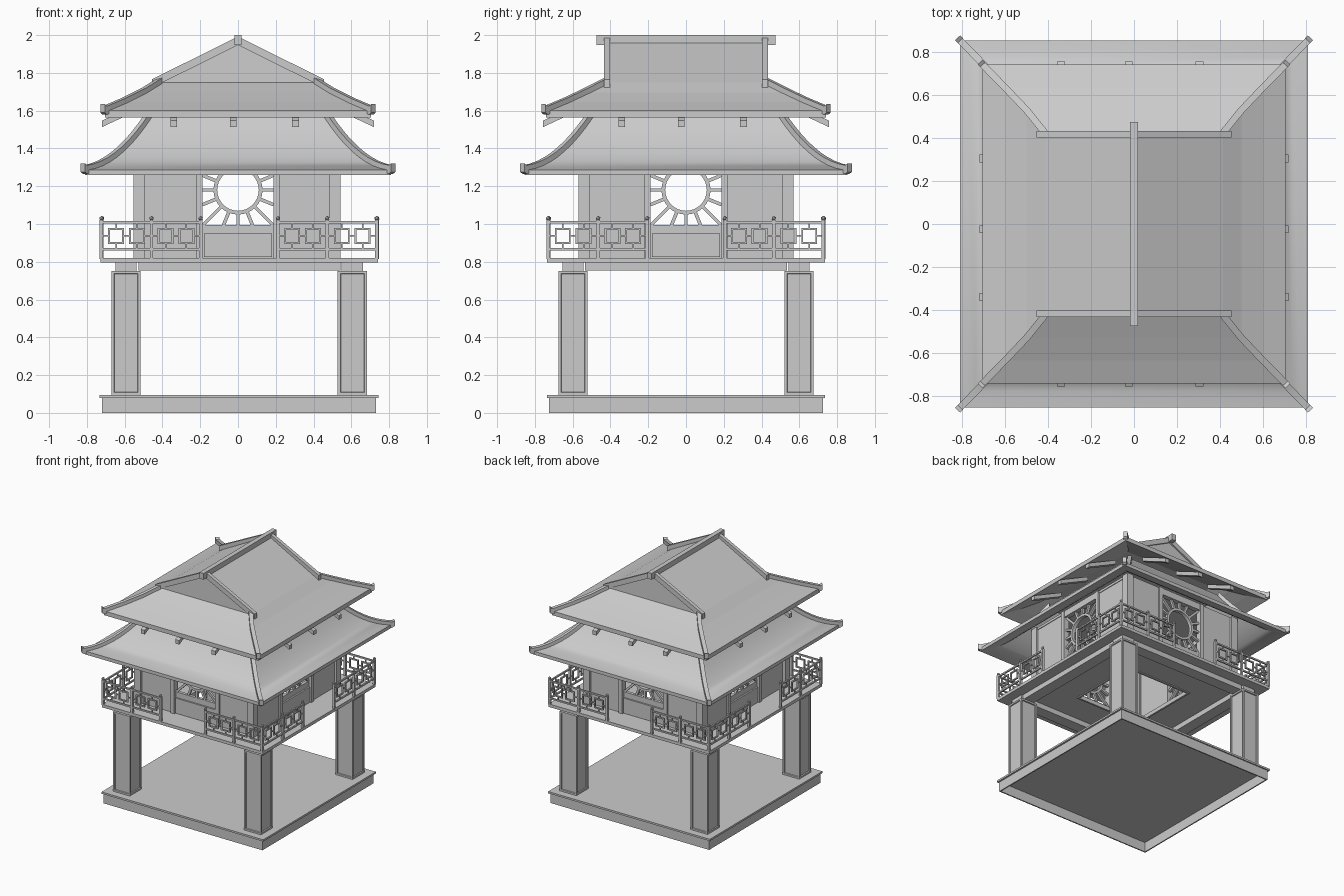
import bpy, bmesh
from math import pi, cos, sin
from mathutils import Matrix, Vector

if "Cube" in bpy.data.objects:
    bpy.data.objects.remove(bpy.data.objects["Cube"])

stone = bpy.data.materials.new("light_grey")
stone.use_nodes = True
GREY = (0.6, 0.6, 0.6, 1)
stone.diffuse_color = GREY
stone.node_tree.nodes["Principled BSDF"].inputs["Base Color"].default_value = GREY


class Part:
    """Collects boxes and swept bars into one object."""

    def __init__(self, name):
        self.name, self.bm, self.turn = name, bmesh.new(), Matrix()

    def box(self, u, d, z, spin=0):
        """u, d, z are (low, high) ranges: along the side, outward, up."""
        size = Matrix.Diagonal((u[1] - u[0], d[1] - d[0], z[1] - z[0], 1))
        centre = Vector((sum(u) / 2, -sum(d) / 2, sum(z) / 2))
        m = self.turn @ Matrix.Translation(centre) @ Matrix.Rotation(spin, 4, 'Y') @ size
        bmesh.ops.create_cube(self.bm, size=1, matrix=m)

    def bar(self, path, w, h):
        """Rectangular bar whose top centre line follows the path."""
        path = [Vector(p) for p in path]
        run = path[-1] - path[0]
        side = Vector((-run.y, run.x, 0)).normalized() * w / 2
        down = Vector((0, 0, -h))
        rings = [[self.bm.verts.new(self.turn @ v) for v in
                  (p + side, p - side, p - side + down, p + side + down)] for p in path]
        for a, b in zip(rings, rings[1:]):
            for i in range(4):
                j = (i + 1) % 4
                self.bm.faces.new((a[i], a[j], b[j], b[i]))
        self.bm.faces.new(rings[0])
        self.bm.faces.new(rings[-1][::-1])

    def finish(self, smooth=False):
        bmesh.ops.recalc_face_normals(self.bm, faces=self.bm.faces)
        mesh = bpy.data.meshes.new(self.name)
        self.bm.to_mesh(mesh)
        self.bm.free()
        mesh.materials.append(stone)
        ob = bpy.data.objects.new(self.name, mesh)
        bpy.context.collection.objects.link(ob)
        if smooth:
            bpy.ops.object.select_all(action='DESELECT')
            ob.select_set(True)
            bpy.context.view_layer.objects.active = ob
            bpy.ops.object.shade_smooth_by_angle(angle=0.5)


def sides(*parts, shift=0):
    """Turn the parts to each of the four sides in order."""
    for k in range(4):
        for p in parts:
            p.turn = Matrix.Translation((shift, 0, 0)) @ Matrix.Rotation(k * pi / 2, 4, 'Z')
        yield k


def roof(name, rings, thick, ridge=None):
    """Square shell lofted through (half x, half y, z) rings."""
    p = Part(name)
    corners = ((-1, -1), (1, -1), (1, 1), (-1, 1))
    loops = [[p.bm.verts.new((sx * x, sy * y, z)) for sx, sy in corners]
             for x, y, z in [(x, y, z - thick) for x, y, z in rings[::-1]] + rings]
    for a, b in zip(loops, loops[1:]):
        for i in range(4):
            j = (i + 1) % 4
            p.bm.faces.new((a[i], a[j], b[j], b[i]))
    p.bm.faces.new(loops[0])
    top = loops[-1]
    if ridge:
        f, b = (p.bm.verts.new((0, s * ridge[0], ridge[1])) for s in (-1, 1))
        for face in ((top[0], top[1], f), (top[2], top[3], b),
                     (top[1], top[2], b, f), (top[3], top[0], f, b)):
            p.bm.faces.new(face)
    else:
        p.bm.faces.new(top)
    p.finish(ridge is None)


# Base: hollow plinth under a thin slab
plinth = Part("plinth")
for k in sides(plinth, shift=.006):
    plinth.box((-.725, .715), (.715, .725), (0, .082))
plinth.finish()
slab_top = Part("base_slab")
slab_top.box((-.732, .745), (-.735, .735), (.08, .095))
slab_top.finish()

# Columns with recessed panels
columns = Part("columns")
caps = Part("column_caps")
for x in (-.593, .605):
    for y in (-.598, .598):
        columns.box((x - .077, x + .077), (y - .077, y + .077), (.095, .752))
        caps.box((x - .056, x + .056), (y - .056, y + .056), (.75, .8))
panels = [f for f in columns.bm.faces if abs(f.normal.z) < .5]
bmesh.ops.inset_individual(columns.bm, faces=panels, thickness=.019)
bmesh.ops.inset_individual(columns.bm, faces=panels, thickness=.004, depth=-.008)
columns.finish()
caps.finish()

# Beams, balcony floor with a square hatch, and railing
beams, floor, rail = Part("beams"), Part("balcony_floor"), Part("railing")
POSTS = (.205, .465, .73)
for k in sides(beams, floor, rail, shift=.007):
    beams.box((-.535, .535), (.55, .645), (.753, .797))
    floor.box((-.735, .305), (.305, .735), (.795, .82))
    floor.box((-.305, .29), (.29, .305), (.787, .82))
    for s in (-1, 1):
        def slab(a, b, d, z):
            rail.box(sorted((s * a, s * b)), (.727 - d, .727 + d), z)
        for a in POSTS:
            if s < 0 or a < .7:
                slab(a - .009, a + .009, .009, (.815, 1.02))
                knob = Matrix.Translation((s * a, -.727, 1.03))
                bmesh.ops.create_icosphere(rail.bm, subdivisions=1, radius=.013,
                                           matrix=rail.turn @ knob)
        for z in (1.003, .86):
            slab(POSTS[0], POSTS[2], .006, (z, z + .012))
        for a, b in zip(POSTS, POSTS[1:]):
            mid = (a + b) / 2
            slab(a, mid - .095, .004, (.933, .941))
            slab(mid + .095, b, .004, (.933, .941))
            slab(mid - .015, mid + .015, .004, (.933, .941))
            for c in (mid - .055, mid + .055):
                for e in (-.037, .037):
                    slab(c + e - .005, c + e + .005, .006, (.895, .979))
                    slab(c - .042, c + .042, .006, (.932 + e, .942 + e))
                slab(c - .004, c + .004, .004, (.975, 1.005))
                slab(c - .004, c + .004, .004, (.87, .9))
for p in (beams, floor, rail):
    p.finish()

# House corner pillars
pillars = Part("corner_pillars")
for x in (-.522, .512):
    for y in (-.54, .54):
        pillars.box((x - .03, x + .03), (y - .03, y + .03), (.815, 1.42))
pillars.finish()

# House walls with framed sun-shaped lattices
walls, frames, lattice = Part("walls"), Part("window_frames"), Part("sun_windows")
HUB = 1.18
for k in sides(walls, frames, lattice):
    d = .55 if k % 2 == 0 else .525
    half = 1.03 - d
    for s in (-1, 1):
        walls.box(sorted((s * .2, s * (half + .02))), (d - .03, d), (.815, 1.42))
        frames.box(sorted((s * .187, s * .22)), (d - .035, d + .015), (.815, 1.42))
    frames.box((-.19, .19), (d - .03, d - .005), (.815, .995))
    frames.box((-.18, .18), (d - .01, d + .008), (.825, .95))
    frames.box((-.19, .19), (d - .03, d + .01), (1.365, 1.42))
    # Ring
    n, ring = 32, []
    for i in range(n):
        c, s = cos(2 * pi * i / n), sin(2 * pi * i / n)
        ring.append([lattice.bm.verts.new(lattice.turn @ Vector((r * c, -y, HUB + r * s)))
                     for r, y in ((.11, d - .03), (.13, d - .03), (.13, d), (.11, d))])
    for a, b in zip(ring, ring[1:] + ring[:1]):
        for i in range(4):
            j = (i + 1) % 4
            lattice.bm.faces.new((a[i], a[j], b[j], b[i]))
    # Rays reaching the square frame
    for i in range(16):
        t = i * pi / 8
        c, s = cos(t), sin(t)
        reach = .188 / max(abs(c), abs(s))
        m = (.125 + reach) / 2
        h = (reach - .125) / 2
        lattice.box((m * c - h, m * c + h), (d - .026, d - .006),
                    (HUB + m * s - .009, HUB + m * s + .009), -t)
for p in (walls, frames, lattice):
    p.finish()

ceiling = Part("ceiling")
ceiling.box((-.53, .53), (-.55, .55), (1.4, 1.42))
ceiling.finish()

# Lower curved roof
curve = []
for i in range(11):
    t = i / 10
    curve.append((.81 - .37 * t, .855 - .38 * t, 1.287 + .054 * t + .286 * t * t))
roof("lower_roof", curve, .028)

# Upper hip-and-gable roof
skirt = [(.705, .742, 1.6), (.6, .635, 1.645), (.5, .53, 1.695), (.415, .425, 1.748)]
roof("upper_roof", skirt, .035, (.418, 1.968))

# Hip ridges on both roofs
hips = Part("hip_ridges")
for sx in (-1, 1):
    for sy in (-1, 1):
        for rings in (curve, skirt):
            x, y, z = rings[0]
            path = [(x + .012, y + .012, z + .01)] + rings
            hips.bar([(sx * a, sy * b, c + .024) for a, b, c in path], .032, .045)
hips.finish(True)

# Main ridge and gable ridges
ridge = Part("main_ridge")
ridge.box((-.019, .019), (-.475, .475), (1.948, 2))
ridge.finish()
gables = Part("gable_ridges")
for sx in (-1, 1):
    for y in (-.418, .418):
        gables.bar([(0, y, 1.993), (sx * .455, y, 1.766)], .03, .045)
gables.finish()

# Sloping rafters below the upper eaves
rafters = Part("rafters")
for k in sides(rafters):
    d = .757 if k % 2 == 0 else .72
    flip = 1 if k < 2 else -1
    for u in (-.34, -.025, .305):
        rafters.bar([(u * flip, -d, 1.547), (u * flip, .27 - d, 1.673)], .036, .034)
rafters.finish()
